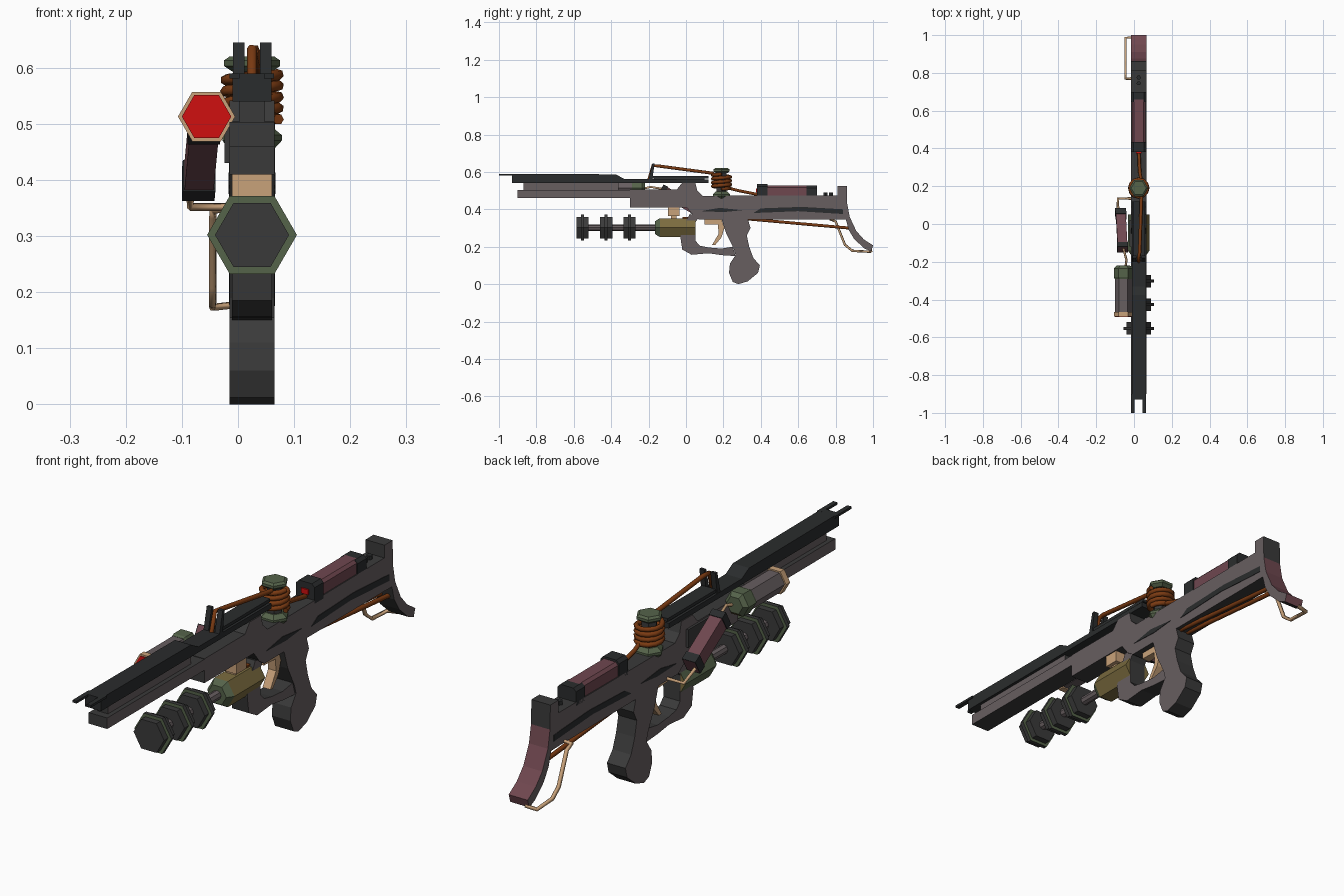
import bpy, bmesh, math
from mathutils import Vector

if "Cube" in bpy.data.objects:
    bpy.data.objects.remove(bpy.data.objects["Cube"])

def lin(h):
    c = [int(h[i:i + 2], 16) / 255 for i in (0, 2, 4)]
    return [v / 12.92 if v < .04045 else ((v + .055) / 1.055) ** 2.4 for v in c] + [1]

PAL = dict(charcoal='3a3a3a', grey='675e60', black='2a2c2d', mauve='6f474f', tan='c9a27a',
           copper='7a3a12', green='55634a', olive='7b6c3f', red='d01010')
NAMES = list(PAL)
MATS = []
for n, h in PAL.items():
    m = bpy.data.materials.new(n)
    m.diffuse_color = lin(h)
    m.use_nodes = True
    m.node_tree.nodes["Principled BSDF"].inputs["Base Color"].default_value = m.diffuse_color
    MATS.append(m)
CX = .025  # centre plane of the weapon

def finish(name, bm, rule):
    """rule is a colour name or a function of the face giving one"""
    bmesh.ops.recalc_face_normals(bm, faces=bm.faces)
    bm.normal_update()
    me = bpy.data.meshes.new(name)
    for m in MATS:
        me.materials.append(m)
    for f in bm.faces:
        f.material_index = NAMES.index(rule(f) if callable(rule) else rule)
    bm.to_mesh(me)
    bm.free()
    ob = bpy.data.objects.new(name, me)
    bpy.context.collection.objects.link(ob)
    return ob

def sides(f):  # grey flanks, charcoal edges
    return 'grey' if abs(f.normal.x) > .5 else 'charcoal'

def profile(name, pts, x0, x1, rule=sides):
    """closed y,z outline extruded across x"""
    bm = bmesh.new()
    a, b = [[bm.verts.new((x, y, z)) for y, z in pts] for x in (x0, x1)]
    bm.faces.new(a)
    bm.faces.new(b[::-1])
    for i in range(len(pts)):
        j = (i + 1) % len(pts)
        bm.faces.new((a[i], a[j], b[j], b[i]))
    return finish(name, bm, rule)

def box(name, x0, x1, y0, y1, z0, z1, rule=sides):
    return profile(name, [(y0, z0), (y1, z0), (y1, z1), (y0, z1)], x0, x1, rule)

def hexrod(name, c, rings, rule, axis='y', n=6):
    """rings of (position, radius) along an axis through c"""
    bm = bmesh.new()
    loops = []
    for p, r in rings:
        vs = []
        for k in range(n):
            u, v = r * math.cos(k * math.tau / n), r * math.sin(k * math.tau / n)
            vs.append(bm.verts.new((c[0] + u, p, c[1] + v) if axis == 'y' else (c[0] + u, c[1] + v, p)))
        loops.append(vs)
    for a, b in zip(loops, loops[1:]):
        for i in range(n):
            j = (i + 1) % n
            bm.faces.new((a[i], a[j], b[j], b[i]))
    bm.faces.new(loops[0])
    bm.faces.new(loops[-1])
    return finish(name, bm, rule)

def wire(name, pts, r, colour, res=1):
    cu = bpy.data.curves.new(name, 'CURVE')
    cu.dimensions = '3D'
    cu.bevel_depth, cu.bevel_resolution, cu.use_fill_caps = r, res, True
    sp = cu.splines.new('POLY')
    sp.points.add(len(pts) - 1)
    for p, q in zip(sp.points, pts):
        p.co = (*q, 1)
    cu.materials.append(MATS[NAMES.index(colour)])
    ob = bpy.data.objects.new(name, cu)
    bpy.context.collection.objects.link(ob)

def beam(name, p, q, w, h, rule):
    p, q = Vector(p), Vector(q)
    bm = bmesh.new()
    bmesh.ops.create_cube(bm, size=1)
    bmesh.ops.scale(bm, vec=(w, h, (q - p).length), verts=bm.verts)
    ang = math.atan2(-(q - p).y, (q - p).z)
    for v in bm.verts:  # tilt in the y,z plane, then shear across x
        t = v.co.z / (q - p).length
        y, z = v.co.y, v.co.z
        v.co = (p + q) / 2 + Vector((v.co.x + t * (q - p).x, y * math.cos(ang) - z * math.sin(ang),
                                     y * math.sin(ang) + z * math.cos(ang)))
    return finish(name, bm, rule)

L, R = -.015, .065
# barrel, receiver and stock
box('lower_barrel', L, R, -.9, -.3, .46, .503)
box('barrel_spine', .002, .048, -.87, -.36, .5, .545)
profile('upper_rail', [(-.93, .54), (.12, .54), (.12, .56), (-.33, .562), (-.375, .587), (-.93, .59)],
        L + .005, R - .005, 'black')
for i, x in enumerate((L, .046)):
    box(f'muzzle_prong_{i}', x, x + .018, -1, -.9, .581, .59, 'black')
box('rail_cover', L + .01, R - .01, -.18, .12, .565, .577, 'black')
box('rail_cover_block', L + .015, R - .015, -.17, .1, .555, .568, 'charcoal')
profile('receiver', [(-.3, .41), (.005, .41), (.04, .365), (.07, .345), (.86, .345), (.86, .475), (.09, .472),
                     (.06, .5), (.05, .542), (-.02, .542), (-.05, .505), (-.3, .505)], L, R)
profile('stock_butt', [(.81, .525), (.86, .525), (.862, .43), (.875, .36), (.91, .285), (.95, .24), (1, .207),
                       (.99, .175), (.955, .19), (.9, .24), (.87, .29), (.855, .345), (.81, .345)], L - .001, R + .001,
        lambda f: 'grey' if abs(f.normal.x) > .5 else
        ('mauve' if f.normal.y > .3 and f.normal.z > -.3 and f.calc_center_median().z < .44 else 'charcoal'))
for i, x in enumerate((L - .002, R)):  # dark streaks on the flanks
    profile(f'stock_streak_{i}', [(.36, .38), (.6, .39), (.84, .375), (.84, .4), (.62, .413), (.4, .405)], x, x + .002, 'black')
    profile(f'receiver_streak_{i}', [(.08, .39), (.2, .385), (.3, .395), (.18, .408)], x, x + .002, 'black')
box('side_bracket', -.024, L, -.12, .02, .43, .5, 'charcoal')
for i, y in enumerate((.745, .775)):
    hexrod(f'stock_stud_{i}', (CX, y), [(.47, .012), (.49, .012)], 'black', 'z')

# grip, guard and trigger
profile('pistol_grip', [(.19, .35), (.215, .27), (.255, .19), (.265, .155), (.235, .11), (.23, .06), (.25, .012),
                        (.28, 0), (.33, .015), (.385, .06), (.395, .1), (.36, .14), (.338, .2), (.325, .26),
                        (.345, .3), (.33, .35)], L, R)
profile('trigger_guard', [(.02, .375), (-.02, .3), (-.03, .25), (-.02, .185), (.03, .157), (.12, .165), (.19, .155),
                          (.265, .15), (.25, .2), (.19, .19), (.12, .196), (.075, .205), (.052, .23), (.05, .33), (.07, .36)],
        L + .004, R - .004)
profile('trigger', [(.1, .33), (.1, .32), (.17, .318), (.175, .27), (.14, .21), (.155, .208), (.19, .25), (.205, .3),
                    (.19, .345), (.1, .345)], .008, .042, 'tan')

# underslung hexagonal unit
UZ = .302
hexrod('unit_body', (CX, UZ), [(-.165, .04), (-.14, .058), (.05, .058)],
       lambda f: 'green' if f.normal.x < -.5 or f.calc_center_median().y < -.14 else 'olive')
hexrod('unit_shaft', (CX, UZ), [(-.56, .018), (-.15, .018)], 'grey', n=8)
for i, y in enumerate((-.553, -.427, -.302)):
    hexrod(f'unit_disc_{i}', (CX, UZ), [(y - .033, .066), (y + .033, .066)], 'charcoal')
    hexrod(f'unit_flange_{i}', (CX, UZ), [(y - .008, .08), (y + .008, .08)],
           lambda f: 'green' if abs(f.normal.y) > .5 else 'charcoal')
box('unit_mount', -.011, .061, -.095, -.035, .365, .412, 'tan')
box('unit_mount_neck', .005, .045, -.08, -.05, .34, .37, 'tan')
box('unit_contact', .005, .045, -.02, .03, .345, .36, 'copper')

# coil tower
hexrod('coil_core', (CX, .19), [(.46, .03), (.61, .03)], 'charcoal', 'z')
hexrod('coil_base', (CX, .19), [(.445, .03), (.47, .053), (.48, .053), (.495, .035)], 'green', 'z')
hexrod('coil_cap', (CX, .19), [(.593, .035), (.603, .05), (.613, .05), (.62, .04)], 'green', 'z')
turns, n = 4, 12
wire('copper_coil', [(CX + .047 * math.cos(k * math.tau / n), .19 + .047 * math.sin(k * math.tau / n),
                      .508 + .08 * k / (turns * n)) for k in range(turns * n + 1)], .01, 'copper')
wire('copper_lead_front', [(CX, -.2, .555), (CX, -.178, .634), (CX + .005, -.15, .632), (.04, .15, .592)], .009, 'copper')
wire('copper_lead_rear', [(.04, .22, .515), (.03, .28, .5), (CX, .39, .478)], .009, 'copper')
for i, x in enumerate((-.009, .039)):  # slanted posts beside the lead
    profile(f'sight_post_{i}', [(-.2, .56), (-.18, .56), (-.168, .645), (-.18, .645)], x, x + .021, 'black')
for i, x in enumerate((.008, .042)):
    wire(f'under_rod_{i}', [(x, .29, .352), (x, .87, .3)], .009, 'copper')

# battery box on the stock
def oct_box(name, y0, y1, w, z1, c, rule):
    bm = bmesh.new()
    s = w * .3
    pts = [(-w, .46), (w, .46), (w, z1 - s), (w - s, z1), (s - w, z1), (-w, z1 - s)]
    a, b = [[bm.verts.new((c + x, y, z)) for x, z in pts] for y in (y0, y1)]
    bm.faces.new(a)
    bm.faces.new(b)
    for i in range(6):
        bm.faces.new((a[i], a[i - 1], b[i - 1], b[i]))
    finish(name, bm, rule)
oct_box('battery', .42, .66, .036, .527, CX, 'mauve')
for i, y in enumerate((.38, .645)):
    oct_box(f'battery_clamp_{i}', y, y + .055, .04, .535 - .008 * i, CX, 'black')
box('battery_light', .01, .04, .374, .38, .49, .51, 'red')

# side lamp with handle
LC = (-.056, .513)
hexrod('lamp_body', LC, [(-.47, .045), (-.27, .045)], 'grey')
hexrod('lamp_rim', LC, [(-.49, .051), (-.465, .051)], 'tan')
hexrod('lamp_lens', LC, [(-.493, .044), (-.48, .044)], 'red')
hexrod('lamp_back', LC, [(-.29, .046), (-.28, .051), (-.235, .051), (-.22, .035)],
       lambda f: 'olive' if f.normal.z < -.5 else 'green')
wire('lamp_lead', [(-.045, -.23, .51), (-.04, -.19, .52), (-.056, -.13, .51)], .006, 'tan')
P, Q = Vector((-.06, -.135, .505)), Vector((-.071, .07, .39))
beam('lamp_handle', P, Q, .052, .058, 'mauve')
beam('lamp_handle_top', P, P.lerp(Q, .12), .058, .064, 'black')
beam('lamp_handle_end', P.lerp(Q, .85), Q, .058, .064, 'black')
wire('lamp_arm', [(-.085, .06, .385), (-.085, .135, .352), (L + .01, .135, .352)], .008, 'tan', 0)

# wire loop at the butt
wire('butt_loop', [(.01, .77, .35), (-.045, .77, .348), (-.045, .8, .335), (-.045, .85, .21), (-.045, .89, .178),
                   (-.045, .985, .173), (.0, .99, .178)], .008, 'tan', 0)
